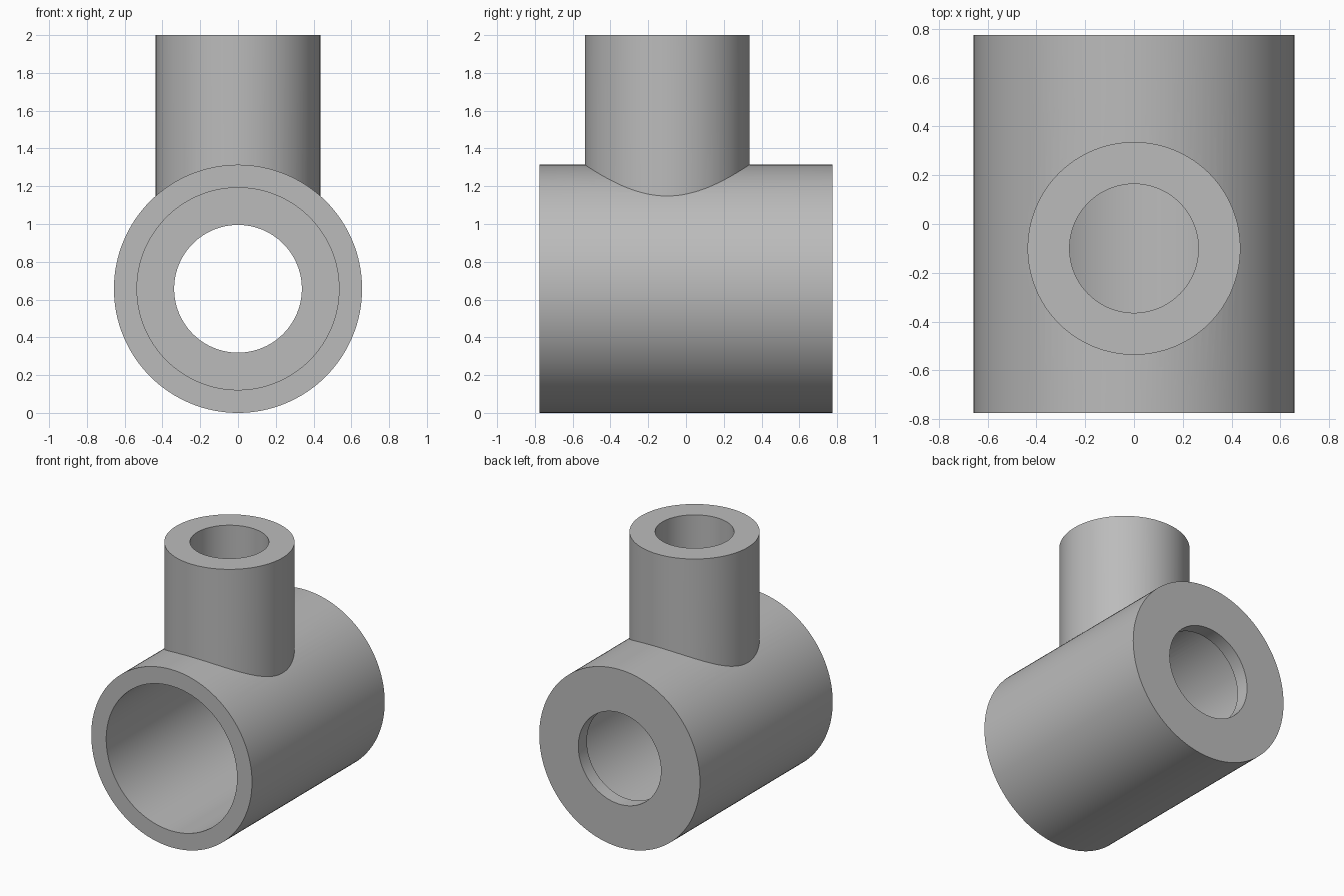
import bpy
import math

cube = bpy.data.objects.get("Cube")
if cube:
    bpy.data.objects.remove(cube, do_unlink=True)

SEGMENTS = 128
BODY_R, HALF_LENGTH, BACK_WALL = 0.657, 0.775, 0.1
AXIS_Z, BRANCH_Y, TOP = BODY_R, -0.1, 2.0

grey = bpy.data.materials.new("plain grey")
grey.use_nodes = True
colour = (0.5, 0.5, 0.5, 1)
grey.diffuse_color = colour
grey.node_tree.nodes["Principled BSDF"].inputs["Base Color"].default_value = colour


def lengthwise(name, radius, y0, y1):
    """Cylinder along y on the main axis."""
    bpy.ops.mesh.primitive_cylinder_add(
        vertices=SEGMENTS, radius=radius, depth=y1 - y0,
        location=(0, (y0 + y1) / 2, AXIS_Z), rotation=(math.pi / 2, 0, 0))
    bpy.context.object.name = name
    return bpy.context.object


def upright(name, radius, z0, z1):
    """Vertical cylinder on the branch axis."""
    bpy.ops.mesh.primitive_cylinder_add(
        vertices=SEGMENTS, radius=radius, depth=z1 - z0,
        location=(0, BRANCH_Y, (z0 + z1) / 2))
    bpy.context.object.name = name
    return bpy.context.object


def combine(target, other, operation):
    """Apply a boolean and discard the helper."""
    other.hide_render = True
    mod = target.modifiers.new(operation.lower(), 'BOOLEAN')
    mod.operation, mod.solver, mod.object = operation, 'EXACT', other
    bpy.context.view_layer.objects.active = target
    bpy.ops.object.modifier_apply(modifier=mod.name)
    bpy.data.objects.remove(other, do_unlink=True)


# Solid body with its upright branch
fitting = lengthwise("tee_fitting", BODY_R, -HALF_LENGTH, HALF_LENGTH)
combine(fitting, upright("branch", 0.436, AXIS_Z, TOP), 'UNION')

# Wide front bore, narrower hole in the back wall, branch bore
combine(fitting, lengthwise("front_bore", 0.535, -1, HALF_LENGTH - BACK_WALL), 'DIFFERENCE')
combine(fitting, lengthwise("back_hole", 0.338, 0, 1), 'DIFFERENCE')
combine(fitting, upright("branch_bore", 0.264, AXIS_Z, TOP + 0.2), 'DIFFERENCE')

# Finish
fitting.data.materials.clear()
fitting.data.materials.append(grey)
bpy.ops.object.select_all(action='DESELECT')
fitting.select_set(True)
bpy.context.view_layer.objects.active = fitting
bpy.ops.object.shade_smooth_by_angle(angle=math.radians(30))
